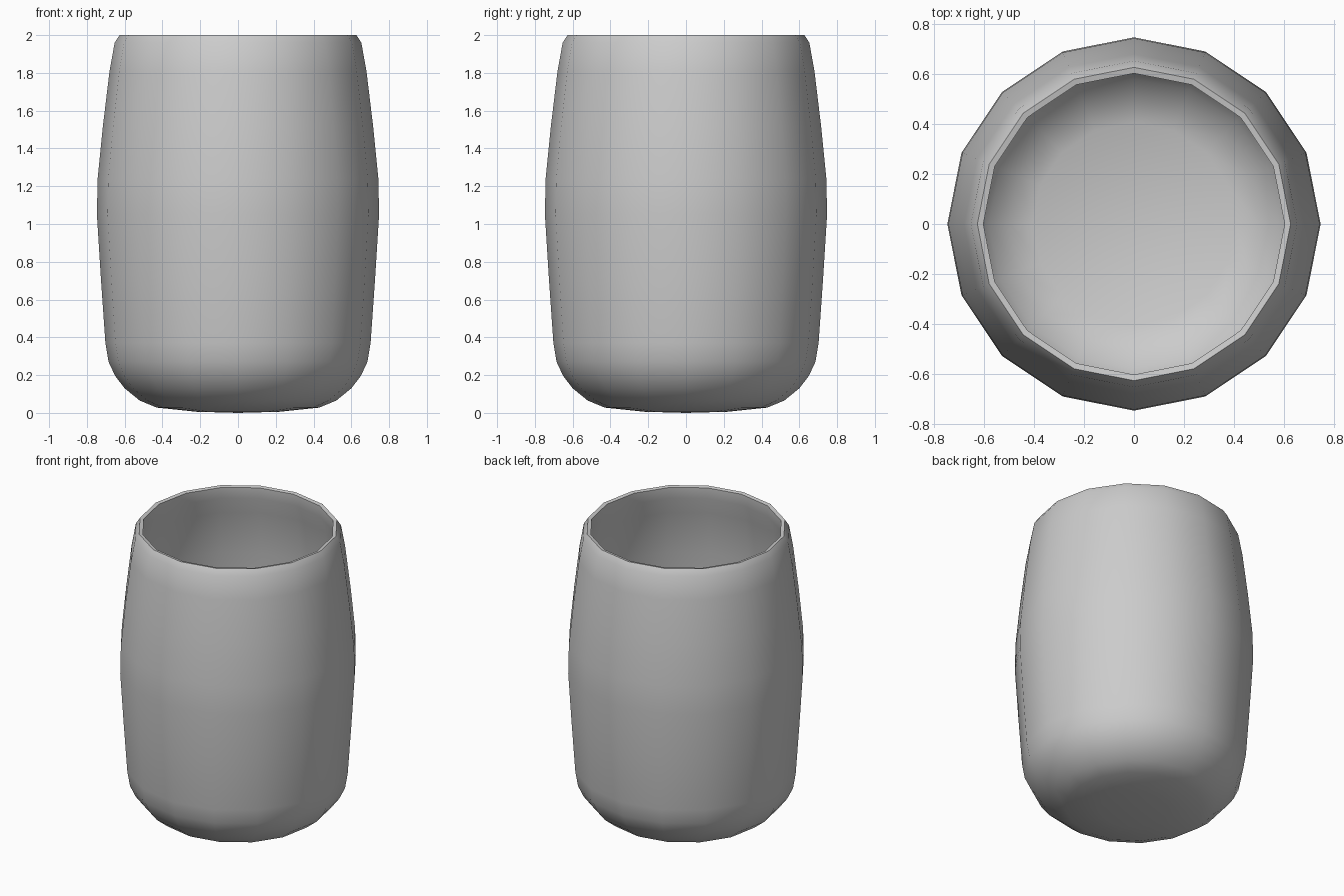
import bpy, bmesh, math

if "Cube" in bpy.data.objects:
    bpy.data.objects.remove(bpy.data.objects["Cube"])

SIDES = 16
# outer wall from base to rim, then inner wall back down to the flat floor (radius, height)
outer = [(0.22, 0.006), (0.43, 0.028), (0.52, 0.065), (0.60, 0.13), (0.65, 0.195),
         (0.685, 0.27), (0.702, 0.37), (0.725, 0.70), (0.747, 1.05), (0.743, 1.24),
         (0.715, 1.52), (0.68, 1.81), (0.653, 1.96), (0.627, 2.0)]
inner = [(0.603, 1.995), (0.606, 1.92), (0.65, 1.80), (0.685, 1.51), (0.713, 1.24),
         (0.717, 1.05), (0.695, 0.70), (0.672, 0.38), (0.655, 0.29), (0.625, 0.22),
         (0.58, 0.155), (0.50, 0.09), (0.406, 0.05)]

bm = bmesh.new()
rings = []
for r, z in outer + inner:
    rings.append([bm.verts.new((r * math.cos(2 * math.pi * i / SIDES),
                                r * math.sin(2 * math.pi * i / SIDES), z))
                  for i in range(SIDES)])
for a, b in zip(rings, rings[1:]):
    for i in range(SIDES):
        j = (i + 1) % SIDES
        bm.faces.new((a[i], a[j], b[j], b[i]))

# slightly domed underside
base = bm.verts.new((0, 0, 0))
for i in range(SIDES):
    bm.faces.new((base, rings[0][(i + 1) % SIDES], rings[0][i]))
# flat inner floor
bm.faces.new(rings[-1])
bmesh.ops.recalc_face_normals(bm, faces=bm.faces)

mesh = bpy.data.meshes.new("cup")
bm.to_mesh(mesh)
bm.free()
cup = bpy.data.objects.new("cup", mesh)
bpy.context.collection.objects.link(cup)
bpy.context.view_layer.objects.active = cup
cup.select_set(True)
bpy.ops.object.shade_smooth_by_angle(angle=math.radians(35))
